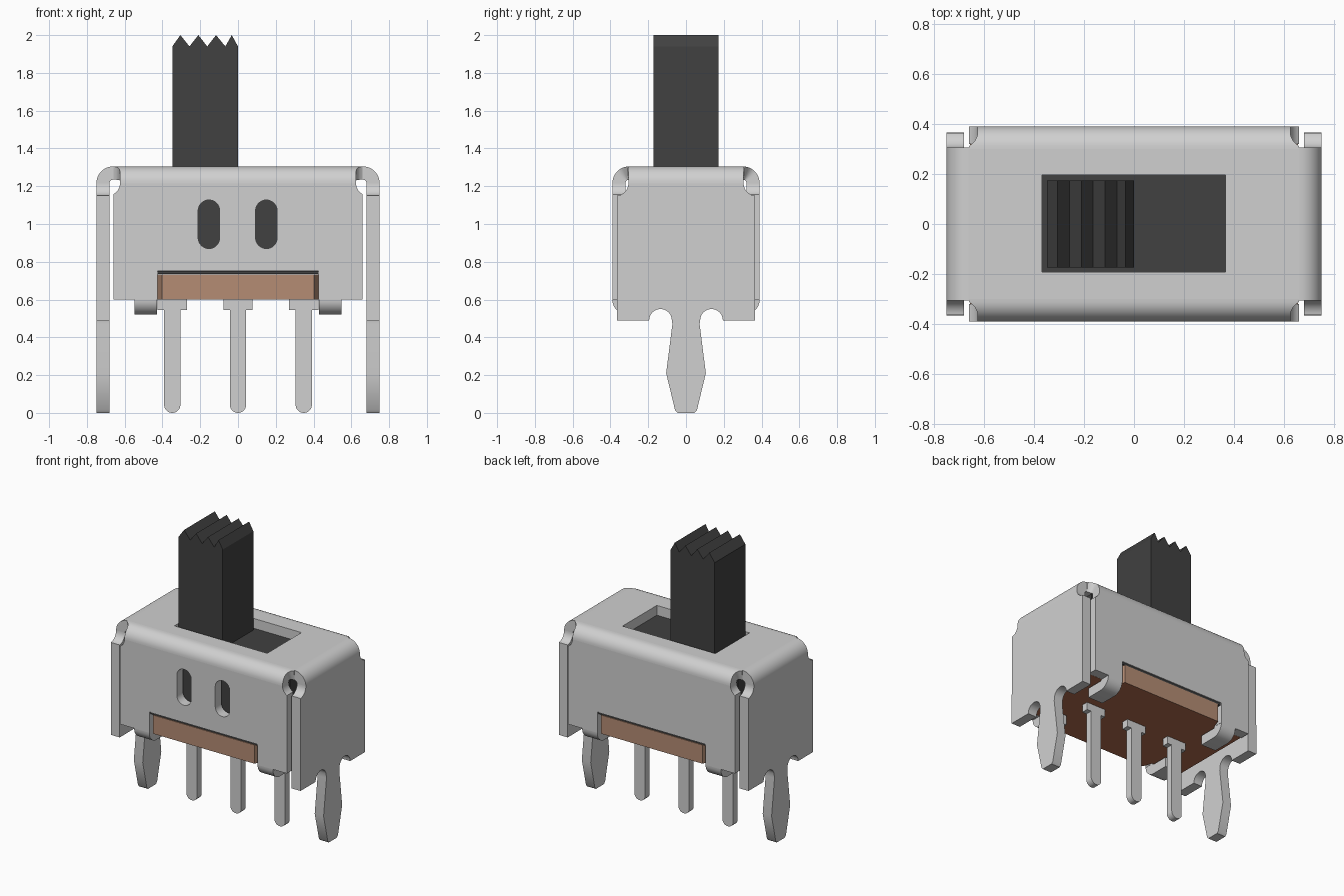
import bpy, bmesh, math

cube = bpy.data.objects.get("Cube")
if cube:
    bpy.data.objects.remove(cube, do_unlink=True)


def material(name, rgb):
    m = bpy.data.materials.new(name)
    m.use_nodes = True
    m.diffuse_color = (*rgb, 1)
    m.node_tree.nodes["Principled BSDF"].inputs["Base Color"].default_value = (*rgb, 1)
    return m


METAL = material("light grey metal", (0.63, 0.63, 0.63))
BLACK = material("dark grey plastic", (0.052, 0.052, 0.052))
BROWN = material("light brown board edge", (0.46, 0.265, 0.175))
DARK_BROWN = material("red brown board underside", (0.43, 0.15, 0.077))


def finish(name, bm, mat):
    bmesh.ops.remove_doubles(bm, verts=bm.verts, dist=1e-5)
    bmesh.ops.recalc_face_normals(bm, faces=bm.faces)
    me = bpy.data.meshes.new(name)
    bm.to_mesh(me)
    bm.free()
    me.materials.append(mat)
    ob = bpy.data.objects.new(name, me)
    bpy.context.collection.objects.link(ob)
    return ob


def prism(name, pts, axis, lo, hi, mat):
    """Extrude a 2D outline along one axis from lo to hi."""
    place = {"x": lambda u, v, w: (w, u, v),
             "y": lambda u, v, w: (u, w, v),
             "z": lambda u, v, w: (u, v, w)}[axis]
    bm = bmesh.new()
    a = [bm.verts.new(place(u, v, lo)) for u, v in pts]
    b = [bm.verts.new(place(u, v, hi)) for u, v in pts]
    bm.faces.new(a)
    bm.faces.new(b)
    for i in range(len(pts)):
        j = (i + 1) % len(pts)
        bm.faces.new((a[i], a[j], b[j], b[i]))
    return finish(name, bm, mat)


def box(name, x0, x1, y0, y1, z0, z1, mat):
    return prism(name, [(x0, y0), (x1, y0), (x1, y1), (x0, y1)], "z", z0, z1, mat)


def arc(cx, cy, r, a0, a1, n=10):
    angles = [math.radians(a0 + (a1 - a0) * i / n) for i in range(n + 1)]
    return [(cx + r * math.cos(a), cy + r * math.sin(a)) for a in angles]


def mirrored(half):
    return half + [(-u, v) for u, v in reversed(half)]


def bend(name, axis, sign, edge, width):
    """Quarter-round sheet fold between top plate and wall; width varies along it."""
    bm = bmesh.new()
    rings = []
    n = 12
    for i in range(n + 1):
        a = math.pi / 2 * i / n
        w = width(edge + OUT_R * math.sin(a))
        ring = []
        for r, s in ((OUT_R, 1), (OUT_R, -1), (IN_R, -1), (IN_R, 1)):
            d, z = sign * (edge + r * math.sin(a)), BEND_Z + r * math.cos(a)
            ring.append(bm.verts.new((d, s * w, z) if axis == "x" else (s * w, d, z)))
        rings.append(ring)
    for p, q in zip(rings, rings[1:]):
        for i in range(4):
            j = (i + 1) % 4
            bm.faces.new((p[i], p[j], q[j], q[i]))
    bm.faces.new(rings[0])
    bm.faces.new(rings[-1])
    return finish(name, bm, METAL)


def cut(target, cutter):
    mod = target.modifiers.new("cut", "BOOLEAN")
    mod.operation, mod.solver, mod.object = "DIFFERENCE", "EXACT", cutter
    bpy.context.view_layer.objects.active = target
    bpy.ops.object.modifier_apply(modifier=mod.name)
    bpy.data.objects.remove(cutter, do_unlink=True)


# Folded sheet dimensions
TOP, BEND_Z, OUT_R, IN_R, T = 1.305, 1.215, 0.09, 0.02, 0.07
EDGE_X, EDGE_Y = 0.66, 0.30
smooth = []

# Top plate with the slider slot
plate = box("top_plate", -EDGE_X, EDGE_X, -EDGE_Y, EDGE_Y, TOP - T, TOP, METAL)
cut(plate, box("slot_cutter", -0.368, 0.365, -0.192, 0.195, 1.1, 1.5, METAL))


# Corner relief narrows the long folds
def long_width(y):
    s = 0.065 ** 2 - (min(y, 0.37) - 0.37) ** 2
    return min(EDGE_X, 0.69 - math.sqrt(max(s, 0)))


# Long wall outline: corner relief above, notch for the board below
wall_half = [(0.625, BEND_Z)] + arc(0.69, BEND_Z, 0.065, 180, 242.5)[1:]
wall_half += [(0.66, 0.6), (0.427, 0.6), (0.427, 0.75)]

# End wall outline: shoulders, round notches and a tapered mounting leg
end_half = arc(0.37, BEND_Z, 0.065, 180, 265) + [(0.365, 0.49)]
end_half += arc(0.135, 0.49, 0.06, 0, 180, 14)
end_half += [(0.072, 0.47), (0.105, 0.21), (0.058, 0.015), (0.045, 0.0)]

# Clamp tab section, curling inward under the board
tab_half = arc(0.31, 0.6, 0.08, 0, -90) + [(0.185, 0.52), (0.185, 0.59), (0.31, 0.59), (0.32, 0.6)]

for s, side in ((-1, "front"), (1, "back")):
    smooth.append(bend(side + "_fold", "y", s, EDGE_Y, long_width))
    lo, hi = sorted((s * 0.32, s * 0.39))
    wall = prism(side + "_wall", mirrored(wall_half), "y", lo, hi, METAL)
    if side == "front":
        # Two round-ended windows
        for cx in (-0.154, 0.15):
            r = 0.057
            pts = arc(cx, 1.07, r, 0, 180, 16) + arc(cx, 0.927, r, 180, 360, 16)
            cut(wall, prism("window_cutter", pts, "y", -0.5, -0.25, METAL))
    smooth.append(wall)
    for x, end in ((-0.488, "right"), (0.488, "left")):
        pts = [(s * y, z) for y, z in tab_half]
        smooth.append(prism(f"{side}_{end}_tab", pts, "x", x - 0.06, x + 0.06, METAL))

for s, side in ((-1, "right"), (1, "left")):
    smooth.append(bend(side + "_fold", "x", s, EDGE_X, lambda x: 0.305))
    lo, hi = sorted((s * 0.68, s * 0.75))
    smooth.append(prism(side + "_wall_and_leg", mirrored(end_half), "x", lo, hi, METAL))

# Board with a tapered tongue filling each wall notch, underside in its own colour
board_half = [(0.402, -0.387), (0.425, -0.319), (0.655, -0.319),
              (0.655, 0.319), (0.425, 0.319), (0.402, 0.387)]
board = prism("board", mirrored(board_half), "z", 0.6, 0.733, BROWN)
board.data.materials.append(DARK_BROWN)
for face in board.data.polygons:
    if face.normal.z < -0.5:
        face.material_index = 1

# Slider carrier inside the shell, with a thin rim above the board tongues
box("slider_carrier", -0.62, 0.62, -0.30, 0.30, 0.734, 1.233, BLACK)
box("carrier_rim", -0.425, 0.425, -0.383, 0.383, 0.734, 0.749, BLACK)

# Slider handle with a ridged top
ridges = [(-0.348, 1.2), (-0.348, 1.94), (-0.305, 2.0), (-0.257, 1.94), (-0.21, 2.0),
          (-0.163, 1.94), (-0.116, 2.0), (-0.067, 1.94), (-0.033, 2.0), (0, 1.94), (0, 1.2)]
prism("slider_handle", ridges, "y", -0.173, 0.173, BLACK)

# Three solder pins with shoulders and rounded tips
pin_half = [(0.078, 0.61), (0.078, 0.545), (0.043, 0.545)] + arc(0, 0.043, 0.043, 0, -80, 8)
for x, name in ((-0.348, "right_pin"), (0, "middle_pin"), (0.348, "left_pin")):
    pts = [(x + u, v) for u, v in mirrored(pin_half)]
    smooth.append(prism(name, pts, "y", -0.025, 0.025, METAL))

# Smooth the curved sheet parts, keeping cut edges sharp
bpy.ops.object.select_all(action="DESELECT")
for ob in smooth:
    ob.select_set(True)
bpy.context.view_layer.objects.active = smooth[0]
bpy.ops.object.shade_smooth_by_angle(angle=math.radians(30))
